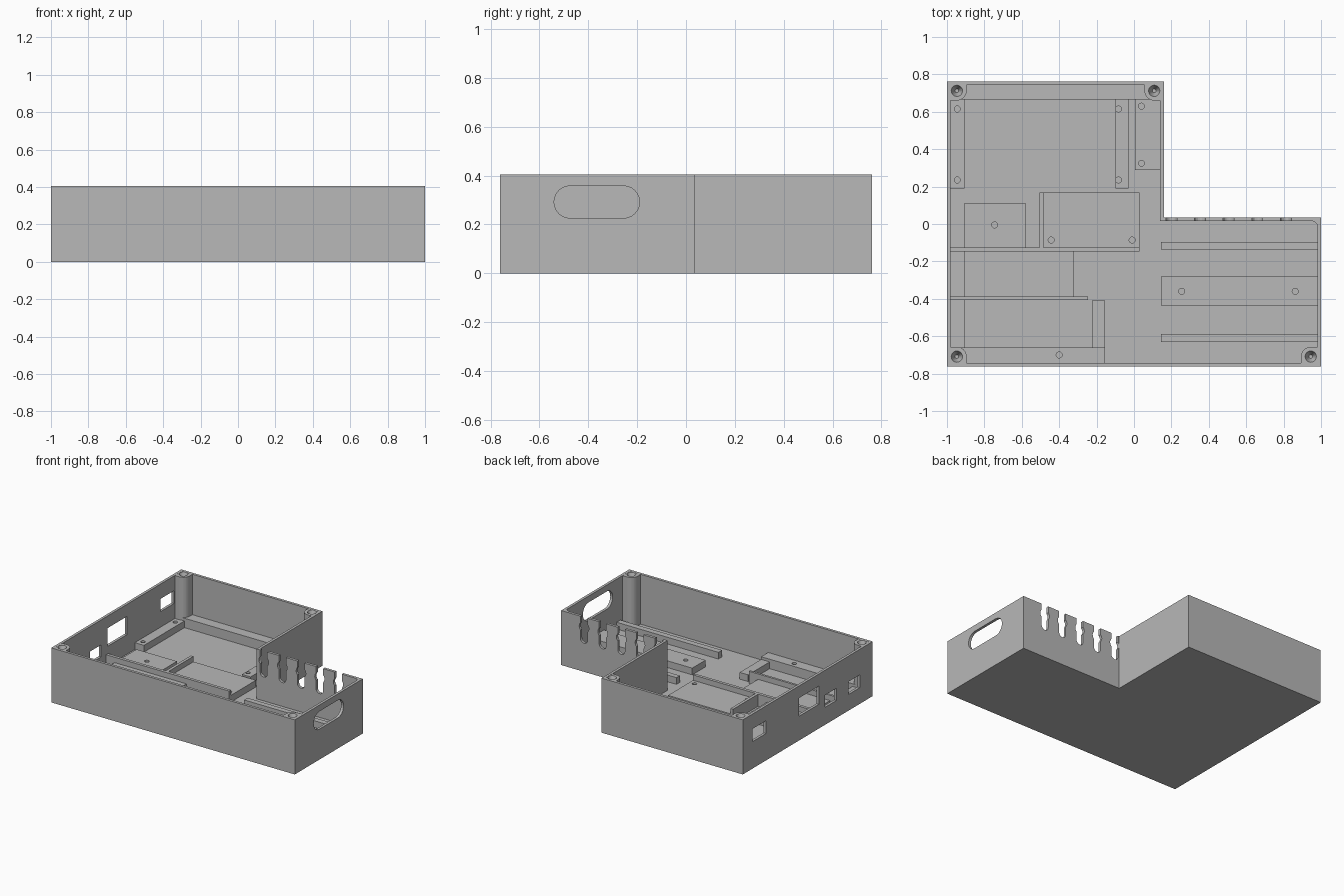
import bpy, bmesh
from math import sin, cos, pi

if "Cube" in bpy.data.objects:
    bpy.data.objects.remove(bpy.data.objects["Cube"])

grey = bpy.data.materials.new("plain grey")
grey.use_nodes = True
grey.diffuse_color = (0.48, 0.48, 0.48, 1)
grey.node_tree.nodes["Principled BSDF"].inputs["Base Color"].default_value = grey.diffuse_color

HEIGHT, FLOOR, WALL, PAD, LEDGE, RIDGE = 0.405, 0.035, 0.02, 0.085, 0.105, 0.125


def finish(name, bm):
    bmesh.ops.recalc_face_normals(bm, faces=bm.faces)
    mesh = bpy.data.meshes.new(name)
    bm.to_mesh(mesh)
    bm.free()
    mesh.materials.append(grey)
    obj = bpy.data.objects.new(name, mesh)
    bpy.context.collection.objects.link(obj)
    return obj


def prism(name, outline, lo, hi, axis="z"):
    """Extrude a 2D outline along an axis."""
    place = {"x": lambda a, b: (lo, a, b), "y": lambda a, b: (a, lo, b),
             "z": lambda a, b: (a, b, lo)}[axis]
    bm = bmesh.new()
    face = bm.faces.new([bm.verts.new(place(a, b)) for a, b in outline])
    new = bmesh.ops.extrude_face_region(bm, geom=[face])["geom"]
    shift = [hi - lo if c == axis else 0 for c in "xyz"]
    bmesh.ops.translate(bm, vec=shift, verts=[v for v in new if isinstance(v, bmesh.types.BMVert)])
    return finish(name, bm)


def rect(x0, x1, y0, y1):
    return [(x0, y0), (x1, y0), (x1, y1), (x0, y1)]


def arc(cx, cy, r, start, end, n=8):
    return [(cx + r * cos(start + (end - start) * i / n),
             cy + r * sin(start + (end - start) * i / n)) for i in range(n + 1)]


def circle(cx, cy, r, n=20):
    return arc(cx, cy, r, 0, 2 * pi, n)[:-1]


def cone(x, y, top, depth, r_top, r_low):
    bm = bmesh.new()
    bmesh.ops.create_cone(bm, cap_ends=True, segments=20, radius1=r_low, radius2=r_top, depth=depth)
    bmesh.ops.translate(bm, vec=(x, y, top - depth / 2), verts=bm.verts)
    return finish("cutter", bm)


def cut(obj, cutters):
    for c in cutters:
        mod = obj.modifiers.new("cut", "BOOLEAN")
        mod.operation, mod.solver, mod.object = "DIFFERENCE", "EXACT", c
        c.hide_render = True
    deps = bpy.context.evaluated_depsgraph_get()
    result = bpy.data.meshes.new_from_object(obj.evaluated_get(deps))
    obj.modifiers.clear()
    obj.data = result
    for c in cutters:
        bpy.data.objects.remove(c)


# L-shaped tray shell
outer = [(-1, -.762), (1, -.762), (1, .036), (.16, .036), (.16, .762), (-1, .762)]
r = .03
inner = [(-.98, -.742), (.98, -.742)] + arc(.98 - r, .016 - r, r, 0, pi / 2)
inner += [(.14, .016), (.14, .742), (-.98, .742)]
shell = prism("tray_shell", outer, 0, HEIGHT)
cutters = [prism("cutter", inner, FLOOR, 1)]

# Port windows in the side wall: y0, y1, z0, z1
for window in [(.49, .65, .20, .295), (-.13, .10, .18, .315),
               (-.335, -.205, .13, .22), (-.61, -.48, .12, .215)]:
    cutters.append(prism("cutter", rect(*window), -1.1, -.97, "x"))

# Long rounded handle opening
hr, hz = .066, .292
handle = arc(-.19 - hr, hz, hr, -pi / 2, pi / 2, 12) + arc(-.54 + hr, hz, hr, pi / 2, 3 * pi / 2, 12)
cutters.append(prism("cutter", handle, .97, 1.1, "x"))

# Cable slots with a round bulge, open at the top
for i in range(5):
    x = .2 + .153 * i
    slot = arc(x, .24, .029, pi, 2 * pi) + [(x + .029, .5), (x - .029, .5)]
    cutters.append(prism("cutter", slot, -.0, .1, "y"))
    cutters.append(prism("cutter", circle(x, .33, .04), -.0, .1, "y"))
cut(shell, cutters)

# Corner screw posts: hole centre and direction into the tray
for i, (x, y, sx, sy) in enumerate([(-.947, .712, 1, -1), (.108, .712, -1, -1),
                                    (-.947, -.709, 1, 1), (.945, -.709, -1, 1)]):
    profile = [(-.042, -.042), (.052, -.042)] + arc(0, 0, .052, 0, pi / 2) + [(-.042, .052)]
    post = prism("screw_post_%d" % (i + 1), [(x + sx * a, y + sy * b) for a, b in profile],
                 FLOOR - .01, HEIGHT - .001)
    cut(post, [cone(x, y, HEIGHT + .001, .06, .031, .01)])

# Raised mounts on the floor: name, x0, x1, y0, y1, top, hole centres
mounts = [
    ("board_rail_left", -.985, -.905, .19, .665, PAD, [(-.945, .615), (-.945, .235)]),
    ("board_rail_right", -.1, -.03, .19, .665, PAD, [(-.083, .615), (-.083, .235)]),
    ("back_ledge", -.985, .145, .665, .745, LEDGE, []),
    ("side_mount", .005, .145, .29, .665, PAD, [(.04, .63), (.04, .325)]),
    ("small_pad", -.91, -.578, -.13, .11, PAD, [(-.745, -.005)]),
    ("wide_pad", -.485, .03, -.13, .168, PAD, [(-.443, -.086), (-.01, -.086)]),
    ("middle_pad", -.91, -.32, -.39, -.148, PAD, []),
    ("front_rail_left", -.985, -.905, -.66, -.4, PAD, []),
    ("front_rail_right", -.225, -.155, -.66, -.408, PAD, []),
    ("front_ledge", -.985, -.155, -.745, -.66, LEDGE, [(-.4, -.7)]),
    ("long_ridge", -.985, .03, -.148, -.125, RIDGE, []),
    ("cross_ridge", -.505, -.483, -.13, .168, RIDGE, []),
    ("front_ridge", -.985, -.245, -.405, -.388, RIDGE, []),
    ("bay_rail_back", .145, .985, -.135, -.095, PAD, []),
    ("bay_mount", .145, .985, -.437, -.28, PAD, [(.255, -.36), (.862, -.36)]),
    ("bay_rail_front", .145, .985, -.63, -.587, PAD, []),
]
for name, x0, x1, y0, y1, top, holes in mounts:
    mount = prism(name, rect(x0, x1, y0, y1), FLOOR - .01, top)
    if holes:
        cut(mount, [cone(x, y, top + .01, .05, .016, .016) for x, y in holes])
